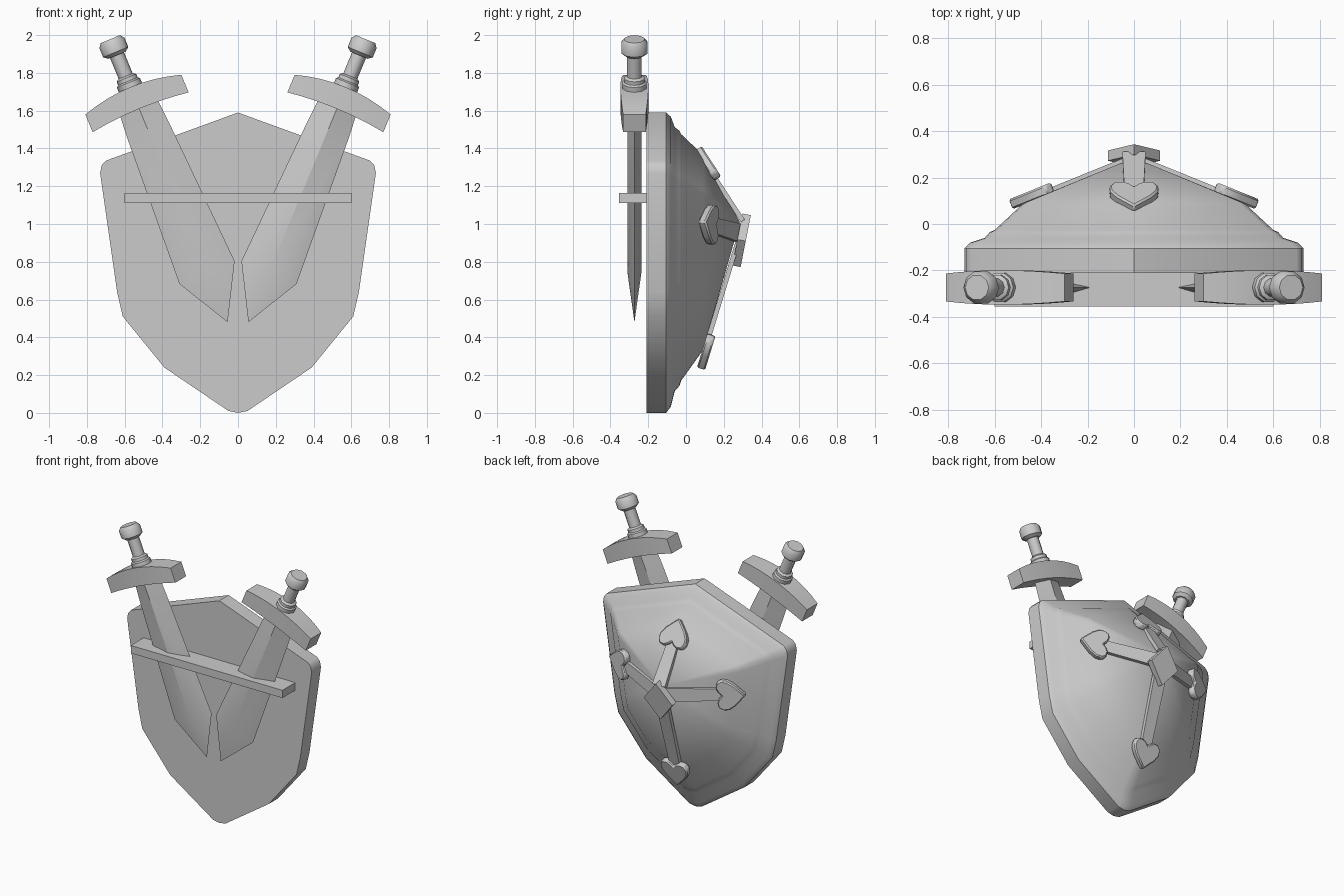
import bpy, bmesh, math
from mathutils import Vector

cube = bpy.data.objects.get("Cube")
if cube:
    bpy.data.objects.remove(cube, do_unlink=True)

GREY = (0.6, 0.6, 0.6, 1)
mat = bpy.data.materials.new("plain_grey")
mat.use_nodes = True
mat.diffuse_color = GREY
mat.node_tree.nodes["Principled BSDF"].inputs["Base Color"].default_value = GREY


def loft(name, rings, angle=30):
    """Skin equal-length rings of points; a one-point ring closes to a tip."""
    bm = bmesh.new()
    vr = [[bm.verts.new(p) for p in ring] for ring in rings]
    for a, b in zip(vr, vr[1:]):
        n = max(len(a), len(b))
        for i in range(n):
            j = (i + 1) % n
            if len(a) == 1:
                bm.faces.new((a[0], b[j], b[i]))
            elif len(b) == 1:
                bm.faces.new((a[i], a[j], b[0]))
            else:
                bm.faces.new((a[i], a[j], b[j], b[i]))
    for end in (vr[0], vr[-1]):
        if len(end) > 2:
            bm.faces.new(end)
    bmesh.ops.recalc_face_normals(bm, faces=bm.faces)
    mesh = bpy.data.meshes.new(name)
    bm.to_mesh(mesh)
    bm.free()
    mesh.materials.append(mat)
    ob = bpy.data.objects.new(name, mesh)
    bpy.context.collection.objects.link(ob)
    bpy.ops.object.select_all(action='DESELECT')
    ob.select_set(True)
    bpy.context.view_layer.objects.active = ob
    bpy.ops.object.shade_smooth_by_angle(angle=math.radians(angle))
    return ob


def plate(name, outline, origin, along, across, thick, bevel=0.0):
    """Extrude a flat outline (across, along) toward +y from its origin."""
    d, t = Vector(along).normalized(), Vector(across).normalized()
    n = d.cross(t).normalized()
    if n.y < 0:
        n = -n
    o = Vector(origin)
    base = [o + t * a + d * b for a, b in outline]
    ob = loft(name, [base, [p + n * thick for p in base]])
    if bevel:
        m = ob.modifiers.new("soft_edge", 'BEVEL')
        m.width, m.segments = bevel, 1
    return ob


# Shield: one outline, shrunk ring by ring up to a pointed dome
half = [(0.70, 1.335), (0.722, 1.31), (0.73, 1.27), (0.64, 0.64), (0.61, 0.51),
        (0.39, 0.24), (0.05, 0.01)]
outline = [(0, 1.59)] + half + [(0, 0)] + [(-x, z) for x, z in reversed(half)]
CZ = 0.95
steps = [(1, -0.21), (1, -0.105), (0.965, -0.08), (0.88, -0.06),
         (0.85, -0.035), (0.82, -0.025), (0.65, 0.09)]
rings = [[(x * s, y, CZ + (z - CZ) * s) for x, z in outline] for s, y in steps]
loft("shield", rings + [[(0, 0.285, 1.01)]], 40)

# Cross on the domed face: four straps ending in hearts, with a centre diamond
heart = [(0, 0.115), (0.075, 0.04), (0.103, -0.005), (0.105, -0.045), (0.085, -0.075),
         (0.05, -0.08), (0.02, -0.065), (0, -0.045)]
heart += [(-a, b) for a, b in heart[-2:0:-1]]
arms = {
    "left": ((0, 0.275, 0.95), (0.42, 0.105, 1.0), (0, 0, 1)),
    "right": ((0, 0.275, 0.95), (-0.42, 0.105, 1.0), (0, 0, 1)),
    "top": ((0, 0.29, 1.01), (0, 0.105, 1.295), (1, 0, 0)),
    "bottom": ((0, 0.275, 0.95), (0, 0.09, 0.345), (1, 0, 0)),
}
for side, (hub, end, across) in arms.items():
    d = Vector(end) - Vector(hub)
    t = Vector(across)
    t -= t.project(d)
    w, length = 0.05, d.length
    strip = [(-w, 0), (w, 0), (w * 0.8, length), (-w * 0.8, length)]
    plate(side + "_strap", strip, hub, d, t, 0.025)
    plate(side + "_heart", heart, end, d, t, 0.045, 0.008)
plate("centre_diamond", [(0, 0.14), (0.112, 0), (0, -0.14), (-0.112, 0)],
      (0, 0.272, 0.918), (0, 0.055, 0.28), (1, 0, 0), 0.045)

# Holder bar across the flat side
loft("holder_bar", [[(x, y, z) for y, z in
                     ((-0.355, 1.11), (-0.21, 1.11), (-0.21, 1.165), (-0.355, 1.165))]
                    for x in (-0.6, 0.6)])

# Two leaning swords, built in local (across, depth, along) space
A = math.radians(22.5)
for side, s in (("left", 1), ("right", -1)):
    def place(u, t, v):
        return (s * (0.055 + u * math.cos(A) + v * math.sin(A)), -0.273 + t,
                0.48 - u * math.sin(A) + v * math.cos(A))

    def lathe(name, profile, n=10):
        loft(name, [[place(r * math.cos(2 * math.pi * i / n),
                           r * math.sin(2 * math.pi * i / n), v) for i in range(n)]
                    for r, v in profile], 40)

    # Diamond-section blade, wider toward the point
    sections = [(0.285, 0.158, 0.037), (1.10, 0.118, 0.038), (1.23, 0.108, 0.042)]
    loft(side + "_blade", [[place(0, 0, 0)]] + [
        [place(w, 0, v), place(0, h, v), place(-w, 0, v), place(0, -h, v)]
        for v, w, h in sections])

    # Arched guard, thinner at its ends
    guard = []
    for i in range(9):
        k = i / 4 - 1
        c = 1 - k * k
        u, h = 0.275 * k, 0.06 + 0.014 * c
        lo, hi = 1.203 + 0.02 * c, 1.304 + 0.043 * c
        guard.append([place(u, -h, lo), place(u, h, lo), place(u, h, hi), place(u, -h, hi)])
    loft(side + "_guard", guard)

    # Collar, grip and pommel
    lathe(side + "_collar", [(0.066, 1.33), (0.066, 1.372), (0.056, 1.38),
                             (0.056, 1.40), (0.042, 1.41)])
    lathe(side + "_grip", [(0.04, 1.39), (0.04, 1.56)])
    lathe(side + "_pommel", [(0.05, 1.53), (0.072, 1.548), (0.072, 1.60), (0.055, 1.622)])
